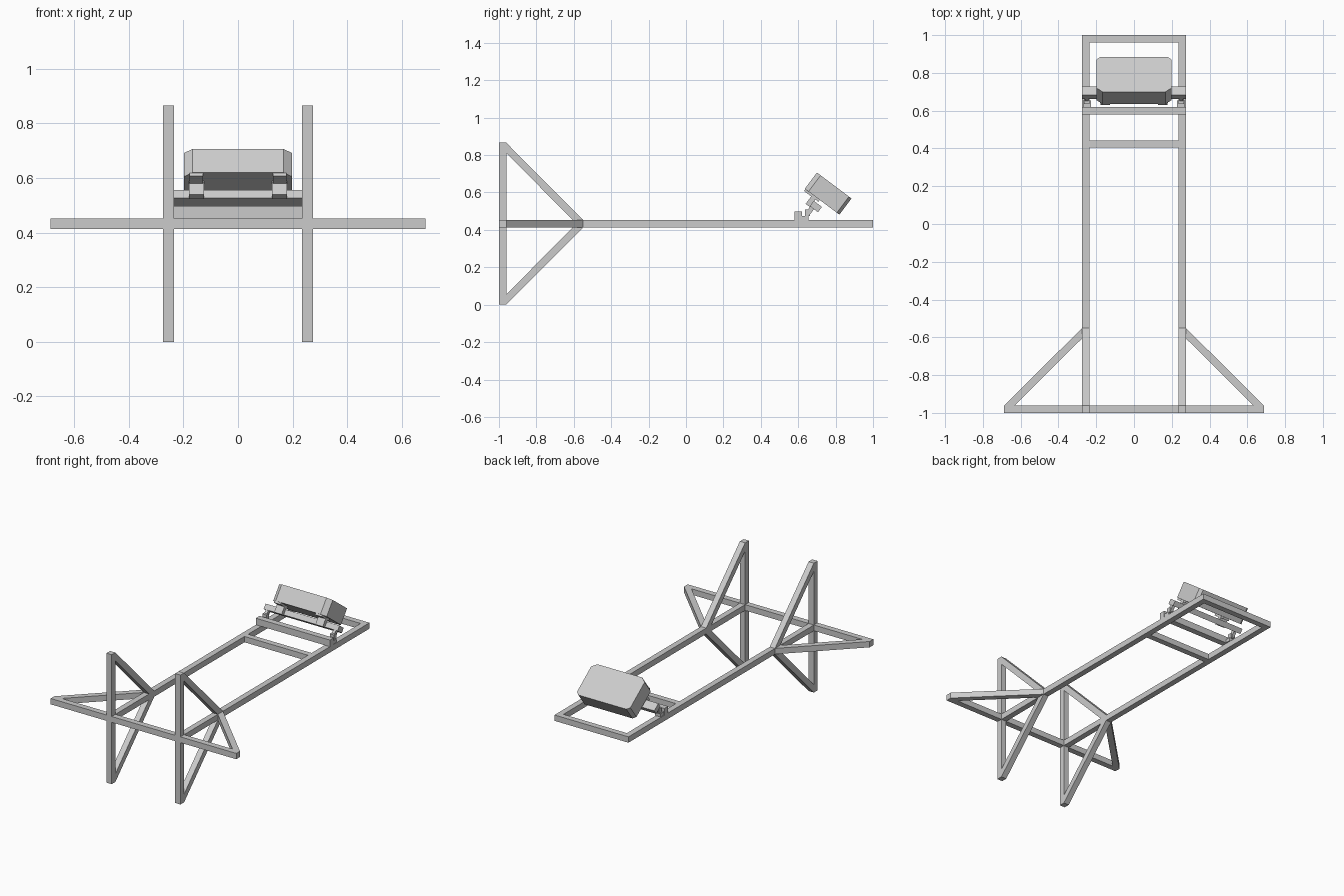
import bpy
import bmesh
from mathutils import Vector

cube = bpy.data.objects.get("Cube")
if cube:
    bpy.data.objects.remove(cube, do_unlink=True)

grey = bpy.data.materials.new("plain grey")
grey.use_nodes = True
colour = (0.6, 0.6, 0.6, 1)
grey.diffuse_color = colour
grey.node_tree.nodes["Principled BSDF"].inputs["Base Color"].default_value = colour


def prism(name, base, sweep):
    """Sweep a flat outline along a vector into a closed solid."""
    bm = bmesh.new()
    face = bm.faces.new([bm.verts.new(p) for p in base])
    moved = bmesh.ops.extrude_face_region(bm, geom=[face])["geom"]
    bmesh.ops.translate(bm, vec=sweep,
                        verts=[v for v in moved if isinstance(v, bmesh.types.BMVert)])
    bmesh.ops.recalc_face_normals(bm, faces=bm.faces)
    mesh = bpy.data.meshes.new(name)
    bm.to_mesh(mesh)
    bm.free()
    mesh.materials.append(grey)
    obj = bpy.data.objects.new(name, mesh)
    bpy.context.collection.objects.link(obj)
    return obj


def side_prism(name, x0, x1, outline):
    """Outline given in (y, z), swept across x."""
    return prism(name, [(x0, y, z) for y, z in outline], (x1 - x0, 0, 0))


def block(name, x0, x1, y0, y1, z0, z1):
    return side_prism(name, x0, x1, [(y0, z0), (y1, z0), (y1, z1), (y0, z1)])


# Shared sizes: square tube, rail centre line and rail height
H = 0.0195
RX = 0.2545
ZC = 0.433
IN, OUT = RX - H, RX + H
LOW, TOP = ZC - H, ZC + H
FRONT = -1 + 2 * H

# Tilted frame of the housing: origin at its lower front edge
ORIGIN = Vector((0, 0.635, 0.62))
BACK = Vector((0, 0.8, -0.6))
UP = Vector((0, 0.6, 0.8))


def tilted(x, d, u):
    return ORIGIN + Vector((x, 0, 0)) + BACK * d + UP * u


def tilted_block(name, x0, x1, d0, d1, u0, u1):
    base = [tilted(x0, d, u) for d, u in ((d0, u0), (d1, u0), (d1, u1), (d0, u1))]
    return prism(name, base, (x1 - x0, 0, 0))


# Main frame cross members
block("front_crossbar", -RX - ZC, RX + ZC, -1, FRONT, LOW, TOP)
block("rear_crossbar", -IN, IN, 1 - 2 * H, 1, LOW, TOP)
block("middle_crossbar", -IN, IN, 0.404, 0.443, LOW, TOP)
block("raised_crossbar", -OUT, OUT, 0.58, 0.62, TOP, 0.497)

# Diagonal brace outline: distance along y, distance from the rail centre
brace = [(FRONT, ZC), (-0.55, H), (-0.605, H), (FRONT, ZC - 0.055)]

for side, s in (("right", -1), ("left", 1)):
    block(side + "_rail", s * IN, s * OUT, -1, 1, LOW, TOP)
    block(side + "_post", s * IN, s * OUT, -1, FRONT, 0, 2 * ZC)
    for level, v in (("upper", 1), ("lower", -1)):
        side_prism(f"{side}_{level}_brace", s * IN, s * OUT,
                   [(y, ZC + v * r) for y, r in brace])
    prism(side + "_outer_brace", [(s * (RX + r), y, LOW) for y, r in brace],
          (0, 0, 2 * H))

    # Hinge clamps on the rails
    block(side + "_clamp_base", s * 0.228, s * 0.27, 0.62, 0.655, TOP, 0.475)
    block(side + "_clamp_jaw", s * 0.235, s * 0.265, 0.635, 0.663, 0.475, 0.508)
    tilted_block(side + "_clamp_link", s * 0.24, s * 0.26, 0.08, 0.105, -0.095, -0.055)

    # Arms carrying the housing
    tilted_block(side + "_arm", s * 0.125, s * 0.18, 0.052, 0.08, -0.062, 0)
    tilted_block(side + "_arm_foot", s * 0.128, s * 0.177, 0.004, 0.1, -0.012, 0)

# Tilted pivot bar
tilted_block("pivot_bar", -OUT, OUT, 0.077, 0.132, -0.058, -0.023)

# Housing with cut corners, wider cuts at the front
half, depth, height = 0.198, 0.231, 0.108
corner = [(half - 0.032, 0), (half, 0.025), (half, depth - 0.017), (half - 0.02, depth)]
plan = corner + [(-x, d) for x, d in reversed(corner)]
prism("housing", [tilted(x, d, 0) for x, d in plan], UP * height)
